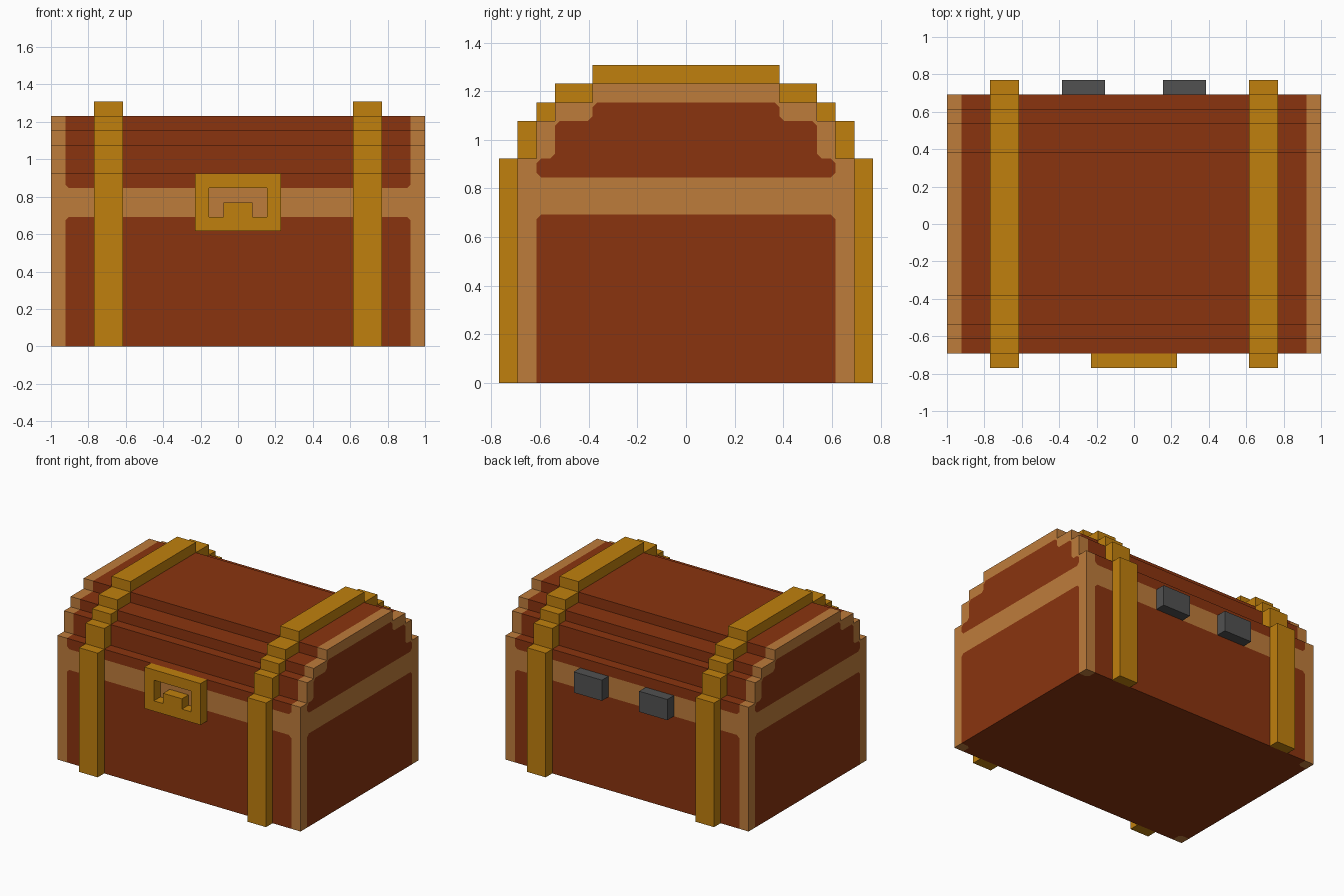
import bpy, bmesh
from mathutils import Vector

if "Cube" in bpy.data.objects:
    bpy.data.objects.remove(bpy.data.objects["Cube"], do_unlink=True)

U = 1 / 13  # one block of the design grid


def linear(c):
    c /= 255
    return c / 12.92 if c <= 0.04045 else ((c + 0.055) / 1.055) ** 2.4


def material(name, r, g, b):
    m = bpy.data.materials.new(name)
    m.use_nodes = True
    col = (linear(r), linear(g), linear(b), 1)
    m.diffuse_color = col
    m.node_tree.nodes["Principled BSDF"].inputs["Base Color"].default_value = col
    return m


RED = material("red_wood", 0x8A, 0x34, 0x0F)
TAN = material("tan_wood", 0xBE, 0x7C, 0x3B)
GOLD = material("gold", 0xC0, 0x80, 0x0D)
GREY = material("dark_iron", 0x51, 0x51, 0x51)


def blocks(xs, ys, zs, inside):
    """Outer skin of all grid cells whose centre passes the inside test."""
    bm = bmesh.new()
    cuts = (xs, ys, zs)

    def solid(idx):
        if any(i < 0 or i >= len(c) - 1 for i, c in zip(idx, cuts)):
            return False
        return inside(*[(c[i] + c[i + 1]) / 2 for i, c in zip(idx, cuts)])

    for i in range(len(xs) - 1):
        for j in range(len(ys) - 1):
            for k in range(len(zs) - 1):
                cell = (i, j, k)
                if not solid(cell):
                    continue
                for axis in range(3):
                    for side in (0, 1):
                        near = list(cell)
                        near[axis] += 2 * side - 1
                        if solid(near):
                            continue
                        ring = [(0, 0), (1, 0), (1, 1), (0, 1)]
                        verts = []
                        for a, b in (ring if side else ring[::-1]):
                            off = [0, 0, 0]
                            off[axis], off[(axis + 1) % 3], off[(axis + 2) % 3] = side, a, b
                            verts.append(bm.verts.new([c[n + o] * U for c, n, o in zip(cuts, cell, off)]))
                        bm.faces.new(verts)
    bmesh.ops.remove_doubles(bm, verts=bm.verts[:], dist=1e-4)
    bm.normal_update()
    return bm


def finish(bm, name, *mats):
    me = bpy.data.meshes.new(name)
    bm.to_mesh(me)
    bm.free()
    for m in mats:
        me.materials.append(m)
    ob = bpy.data.objects.new(name, me)
    bpy.context.collection.objects.link(ob)
    return ob


# Stepped cross-sections: (half depth, top height) of each step
BODY = [(9, 12), (8, 14), (7, 15), (5, 16)]
STRAP = [(10, 12), (9, 14), (8, 15), (7, 16), (5, 17)]
PANEL = [(8, 12), (7, 14), (5, 15)]


def within(steps, y, z):
    return any(abs(y) < h and z < top for h, top in steps)


def body_colour(f):
    """0 = red panel, 1 = tan frame."""
    x, y, z = f.calc_center_median() / U
    n = f.normal
    if abs(n.x) > 0.5:
        return int(9 < z < 11 or not within(PANEL, y, z))
    if n.z < -0.5:
        return int(abs(x) > 12 and abs(y) > 8)
    return int(abs(x) > 12 or (abs(n.y) > 0.5 and 9 < z < 11))


# Chest body with lid
bm = blocks([-13, -12, 12, 13], [-9, -8, -7, -5, 5, 7, 8, 9],
            [0, 9, 11, 12, 14, 15, 16], lambda x, y, z: within(BODY, y, z))
for f in bm.faces:
    f.material_index = body_colour(f)

# Find colour corners: a lone cell among its coplanar neighbours
corners = []
for v in bm.verts:
    for f in v.link_faces:
        flat = [g for g in v.link_faces if g.normal.dot(f.normal) > 0.9]
        same = [g for g in flat if g.material_index == f.material_index]
        if len(flat) >= 3 and len(same) == 1:
            d = f.calc_center_median() - v.co
            d = Vector([0 if abs(c) < 1e-5 else (1 if c > 0 else -1) for c in d])
            corners.append((v, f.normal.copy(), d.normalized(), 1 - f.material_index))


def corner_face(v, n, d):
    flat = [g for g in v.link_faces if g.normal.dot(n) > 0.9]
    return max(flat, key=lambda g: min((g.calc_center_median() - v.co)[i] * d[i]
                                       for i in range(3) if abs(d[i]) > 0.1))


# Cut those corners off and swap their colour
for v, n, d, colour in corners:
    f = corner_face(v, n, d)
    bmesh.ops.bisect_plane(bm, geom=[f, *f.edges, *f.verts], dist=1e-5,
                           plane_co=v.co + d * 0.014, plane_no=d)
    bm.normal_update()
    corner_face(v, n, d).material_index = colour
finish(bm, "chest_body", RED, TAN)

# Gold straps following the steps
for side, x0 in (("left", 8), ("right", -10)):
    ys = [-10, -9, -8, -7, -5, 5, 7, 8, 9, 10]
    bm = blocks([x0, x0 + 2], ys, [0, 12, 14, 15, 16, 17],
                lambda x, y, z: within(STRAP, y, z) and not within(BODY, y, z))
    finish(bm, side + "_strap", GOLD)

# Latch: frame with an opening and a centre tab
bm = blocks([-3, -2, -1, 1, 2, 3], [-10, -9], [8, 9, 10, 11, 12],
            lambda x, y, z: not (abs(x) < 2 and 9 < z < 11) or (abs(x) < 1 and z < 10))
finish(bm, "latch", GOLD)

# Rear hinges
for side, x0 in (("left", 2), ("right", -5)):
    finish(blocks([x0, x0 + 3], [9, 10], [9, 11], lambda x, y, z: True), side + "_hinge", GREY)
